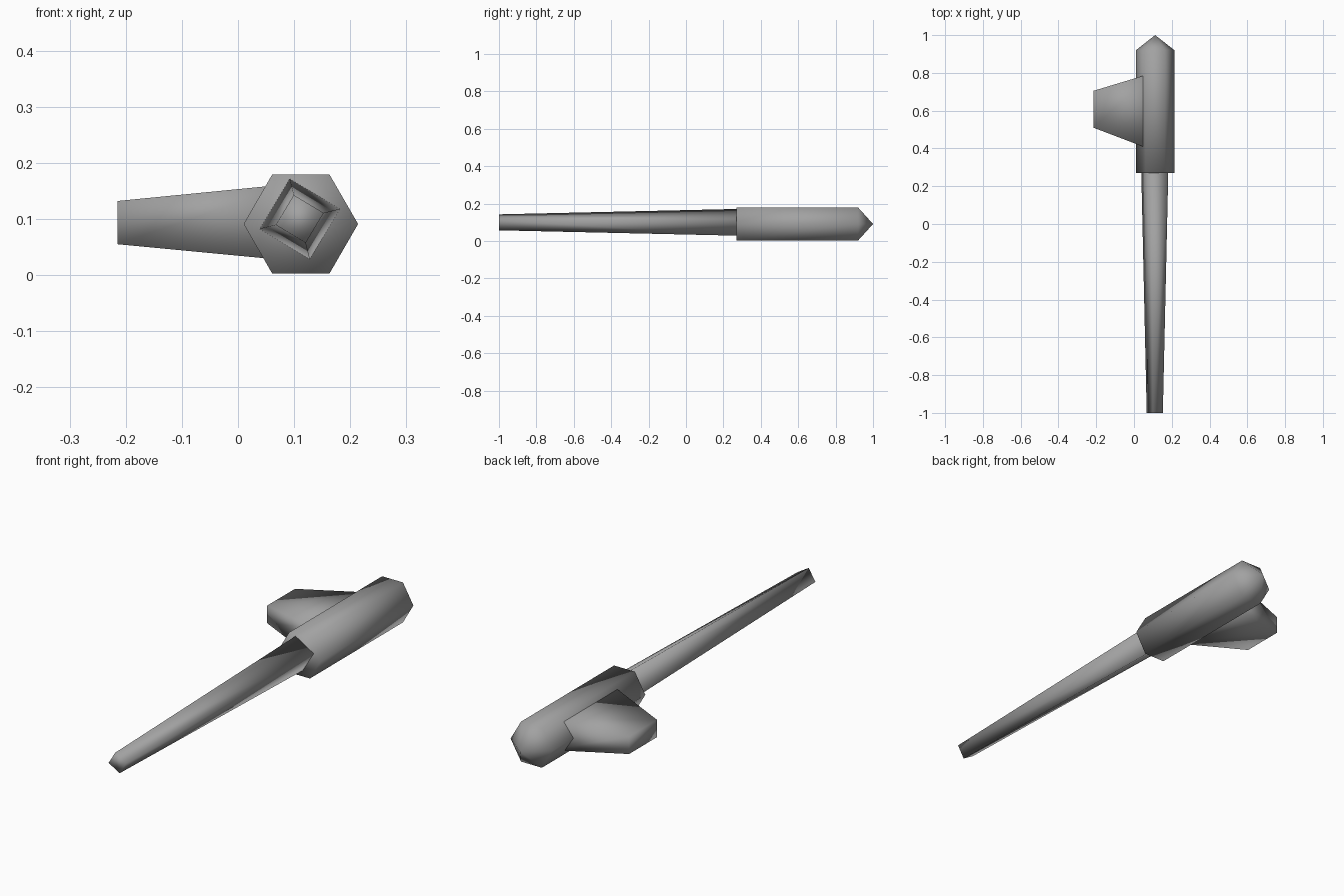
import bpy, bmesh
from math import radians, cos, sin
from mathutils import Vector

cube = bpy.data.objects.get("Cube")
if cube:
    bpy.data.objects.remove(cube, do_unlink=True)

grey = bpy.data.materials.new("plain_grey")
grey.use_nodes = True
colour = (0.36, 0.36, 0.36, 1)
grey.diffuse_color = colour
grey.node_tree.nodes["Principled BSDF"].inputs["Base Color"].default_value = colour


def ring(sides, radius, centre, y, turn):
    """Polygon points around the lengthwise axis."""
    angles = [radians(turn + 360 * i / sides) for i in range(sides)]
    return [Vector((centre[0] + radius * cos(a), y, centre[1] + radius * sin(a)))
            for a in angles]


def rectangle(x, y0, y1, z0, z1):
    return [Vector((x, y, z)) for y, z in ((y0, z0), (y1, z0), (y1, z1), (y0, z1))]


def loft(name, start, end, tip=None):
    """Join two rings, closing the far end with a cap or a point."""
    bm = bmesh.new()
    a = [bm.verts.new(p) for p in start]
    b = [bm.verts.new(p) for p in end]
    n = len(a)
    bm.faces.new(a)
    for i in range(n):
        j = (i + 1) % n
        bm.faces.new((a[i], a[j], b[j], b[i]))
    if tip:
        point = bm.verts.new(tip)
        for i in range(n):
            bm.faces.new((b[i], b[(i + 1) % n], point))
    else:
        bm.faces.new(b)
    bmesh.ops.recalc_face_normals(bm, faces=bm.faces)
    for face in bm.faces:
        face.smooth = True
    mesh = bpy.data.meshes.new(name)
    bm.to_mesh(mesh)
    bm.free()
    mesh.materials.append(grey)
    obj = bpy.data.objects.new(name, mesh)
    bpy.context.collection.objects.link(obj)
    return obj


# Six-sided body with a pointed rear
axis = (0.112, 0.091)
loft("body", ring(6, 0.102, axis, 0.27, 0), ring(6, 0.102, axis, 0.92, 0),
     (axis[0], 1.0, axis[1]))

# Four-sided tapering barrel, set slightly above the body axis
bore = (0.11, 0.1)
loft("barrel", ring(4, 0.074, bore, 0.29, 14), ring(4, 0.044, bore, -1.0, 14))

# Tapered side fin, rooted inside the body
loft("side_fin", rectangle(0.1, 0.39, 0.80, 0.025, 0.163),
     rectangle(-0.215, 0.51, 0.705, 0.055, 0.132))
